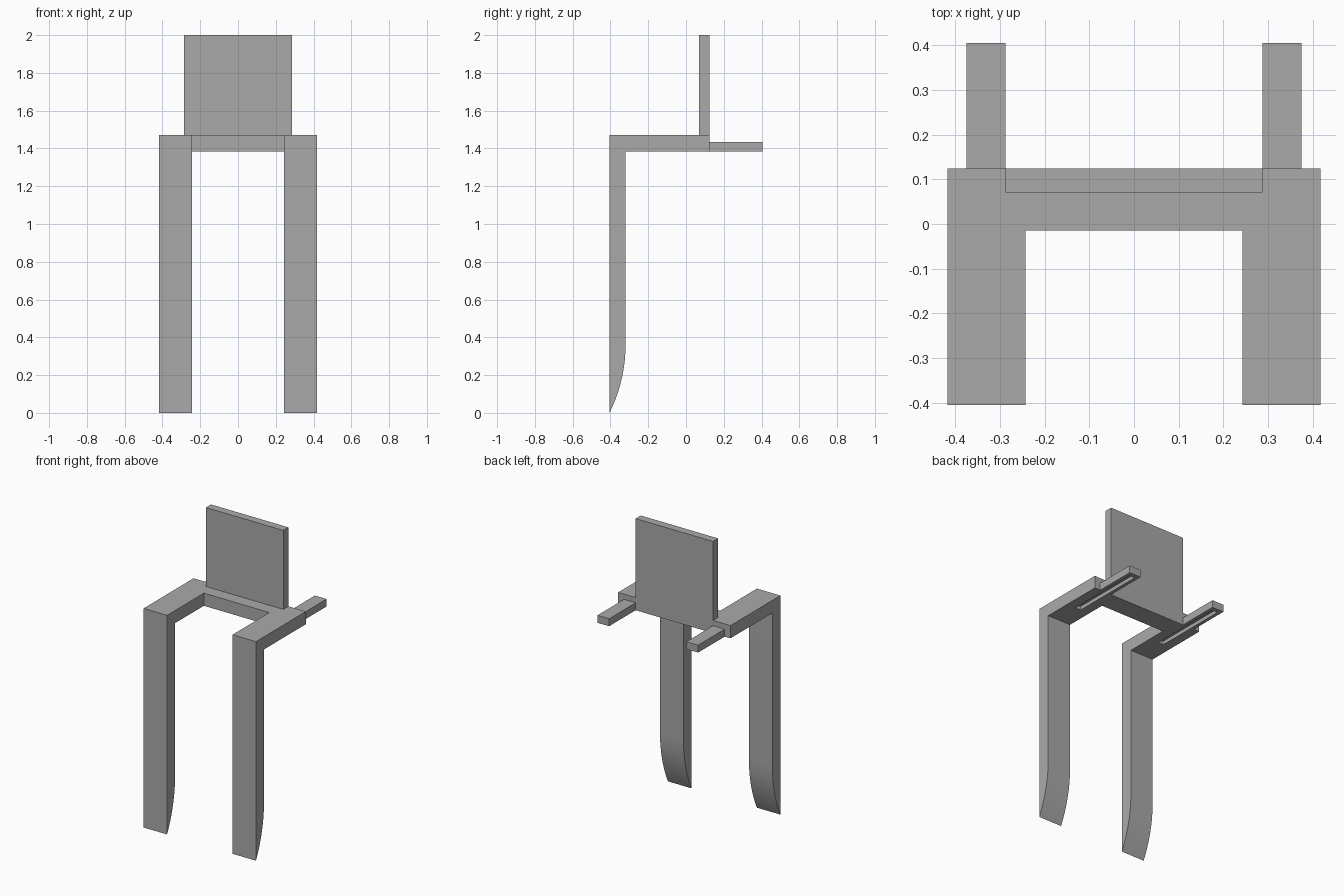
import bpy, bmesh, math

if "Cube" in bpy.data.objects:
    bpy.data.objects.remove(bpy.data.objects["Cube"], do_unlink=True)

steel = bpy.data.materials.new("grey_steel")
steel.use_nodes = True
GREY = (0.4, 0.4, 0.4, 1)
steel.diffuse_color = GREY
steel.node_tree.nodes["Principled BSDF"].inputs["Base Color"].default_value = GREY


def prism(name, profile, x0, x1):
    """Extrude a (y, z) profile from x0 to x1."""
    bm = bmesh.new()
    face = bm.faces.new([bm.verts.new((x0, y, z)) for y, z in profile])
    grown = bmesh.ops.extrude_face_region(bm, geom=[face])["geom"]
    bmesh.ops.translate(bm, vec=(x1 - x0, 0, 0),
                        verts=[g for g in grown if isinstance(g, bmesh.types.BMVert)])
    bmesh.ops.recalc_face_normals(bm, faces=bm.faces)
    mesh = bpy.data.meshes.new(name)
    bm.to_mesh(mesh)
    bm.free()
    mesh.materials.append(steel)
    obj = bpy.data.objects.new(name, mesh)
    bpy.context.collection.objects.link(obj)
    return obj


def box(name, x0, x1, y0, y1, z0, z1):
    return prism(name, [(y0, z0), (y1, z0), (y1, z1), (y0, z1)], x0, x1)


def combine(target, other, operation):
    """Apply a boolean and remove the operand."""
    mod = target.modifiers.new(operation, "BOOLEAN")
    mod.operation, mod.solver, mod.object = operation, "EXACT", other
    bpy.context.view_layer.objects.active = target
    bpy.ops.object.modifier_apply(modifier=mod.name)
    bpy.data.objects.remove(other, do_unlink=True)


FRONT, BACK, INNER = -0.405, 0.124, -0.32
LOW, HIGH = 1.385, 1.47

# Fork profile: horizontal arm, long prong, curved pointed tip
TIP = 0.36
RADIUS = (TIP ** 2 + (INNER - FRONT) ** 2) / (2 * (INNER - FRONT))
sweep = math.asin(TIP / RADIUS)
fork = [(FRONT, HIGH), (BACK, HIGH), (BACK, LOW), (INNER, LOW)]
for i in range(13):
    a = sweep * i / 12
    fork.append((INNER - RADIUS * (1 - math.cos(a)), TIP - RADIUS * math.sin(a)))

# Crossbar and upright back plate
frame = box("fork_frame", -0.243, 0.243, -0.015, BACK, LOW, HIGH)
combine(frame, box("back_plate", -0.287, 0.287, 0.07, BACK, HIGH, 2.0), "UNION")

# Forks and rear bars on both sides
for s in (-1, 1):
    combine(frame, prism("fork", fork, s * 0.243, s * 0.417), "UNION")
    combine(frame, box("rear_bar", s * 0.287, s * 0.374, BACK, 0.405, LOW, 1.435), "UNION")

# Slots along the undersides
for s in (-1, 1):
    combine(frame, box("slot", s * 0.31, s * 0.351, -0.14, 0.375, LOW - 0.05, LOW + 0.025),
            "DIFFERENCE")

# Clean up flat areas
bm = bmesh.new()
bm.from_mesh(frame.data)
bmesh.ops.remove_doubles(bm, verts=bm.verts, dist=0.0002)
bmesh.ops.dissolve_limit(bm, angle_limit=math.radians(0.5), verts=bm.verts, edges=bm.edges)
bm.to_mesh(frame.data)
bm.free()

bpy.ops.object.select_all(action="DESELECT")
frame.select_set(True)
bpy.context.view_layer.objects.active = frame
bpy.ops.object.shade_smooth_by_angle(angle=math.radians(20))
